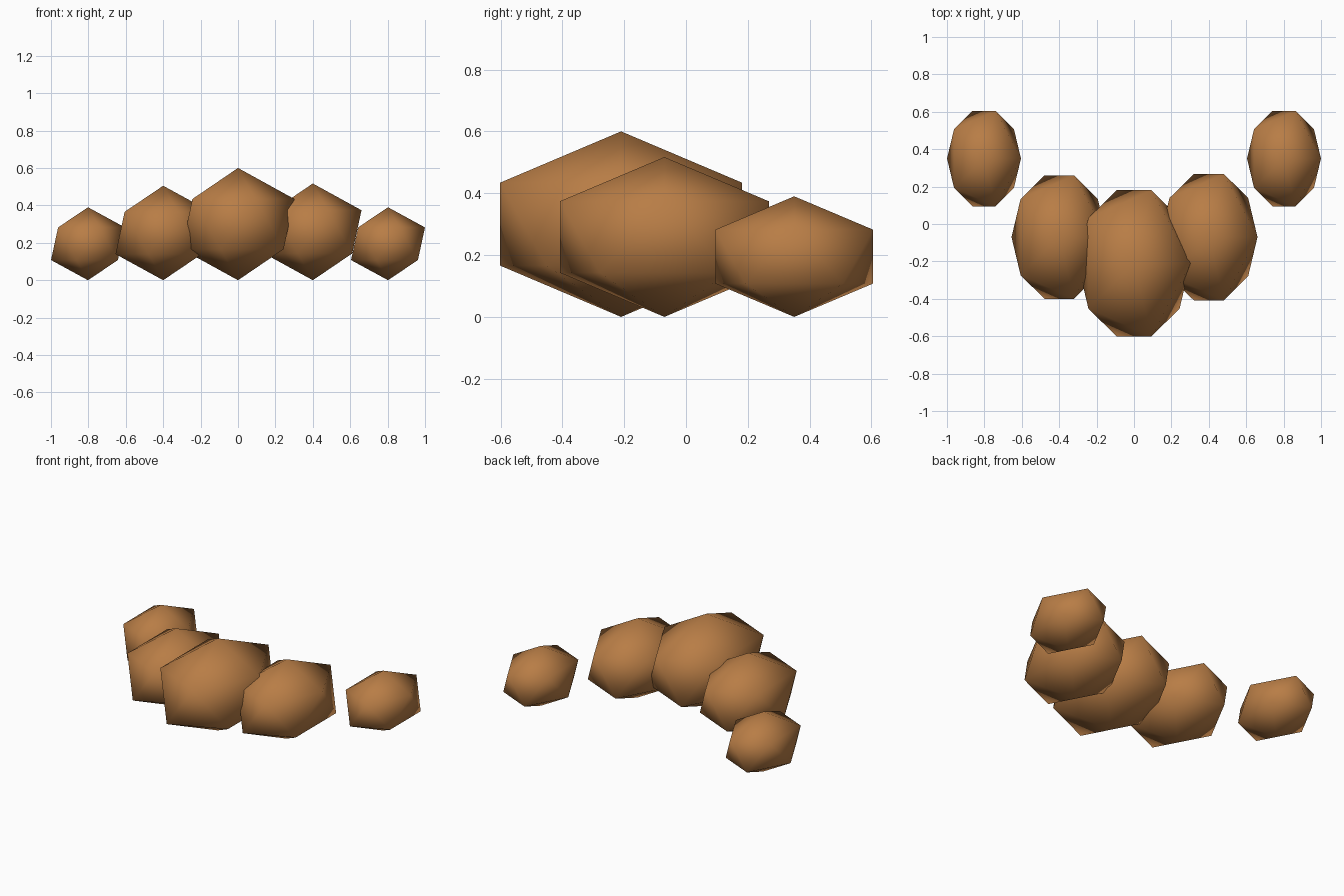
import bpy

if "Cube" in bpy.data.objects:
    bpy.data.objects.remove(bpy.data.objects["Cube"])

# One shared earthy brown
brown = bpy.data.materials.new("earth_brown")
brown.diffuse_color = (0.48, 0.205, 0.061, 1.0)
brown.use_nodes = True
brown.node_tree.nodes["Principled BSDF"].inputs["Base Color"].default_value = brown.diffuse_color


def boulder(name, x, y, radii):
    """Stretched low-poly boulder resting on the ground."""
    bpy.ops.mesh.primitive_ico_sphere_add(subdivisions=1, radius=1,
                                          location=(x, y, radii[2]))
    ob = bpy.context.object
    ob.name = name
    ob.scale = radii
    bpy.ops.object.transform_apply(location=False, rotation=False, scale=True)
    bpy.ops.object.shade_smooth()
    ob.data.materials.append(brown)


# Arc of five boulders, largest in the middle
boulder("middle_boulder", 0.0, -0.21, (0.337, 0.46, 0.30))
boulder("inner_left_boulder", -0.40, -0.07, (0.285, 0.388, 0.2525))
boulder("inner_right_boulder", 0.40, -0.07, (0.291, 0.397, 0.2585))

# Small outer pair
for side, sx in (("left", -1), ("right", 1)):
    boulder(f"outer_{side}_boulder", sx * 0.802, 0.35, (0.221, 0.30, 0.195))
